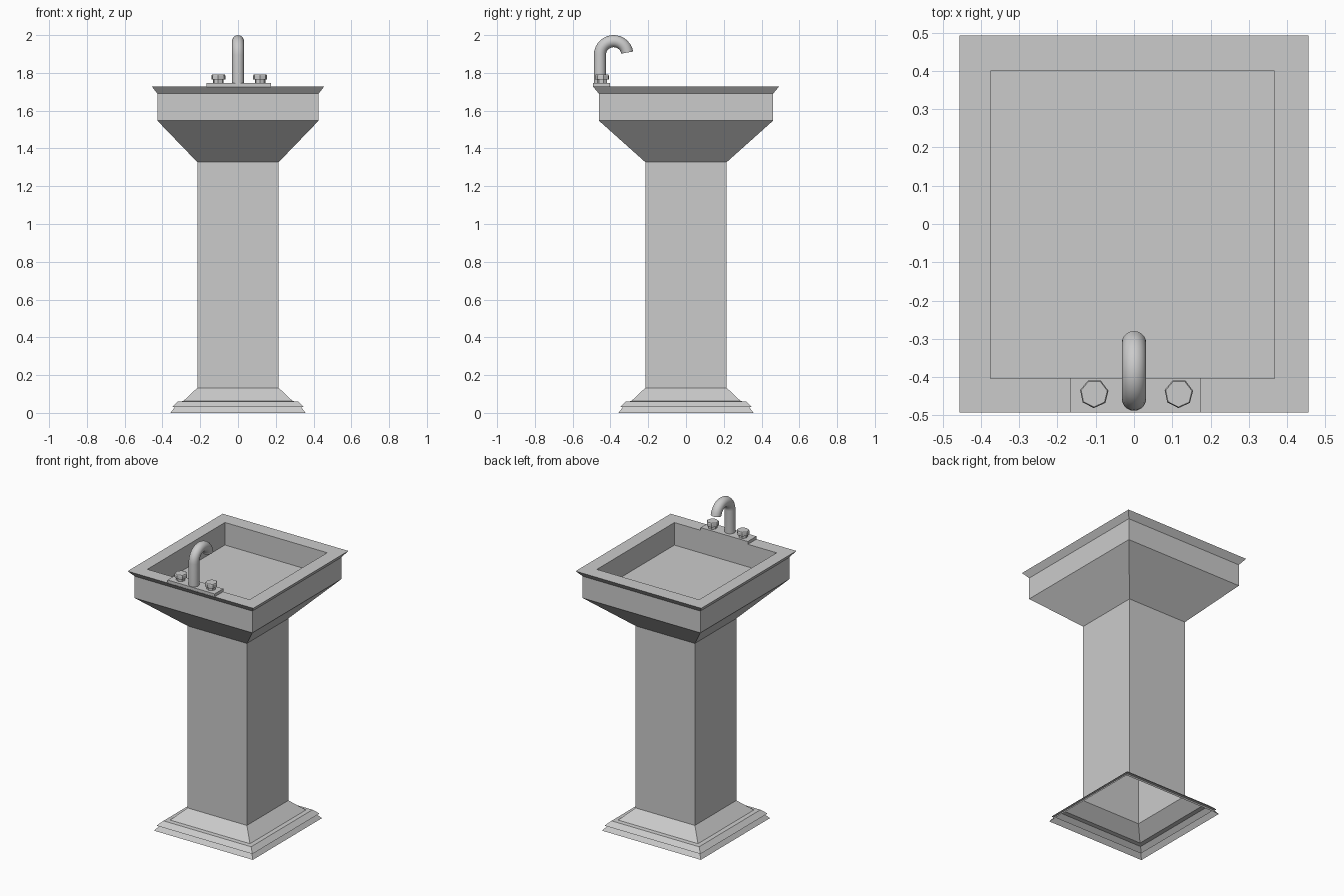
import bpy, bmesh, math
from mathutils import Vector

if "Cube" in bpy.data.objects:
    bpy.data.objects.remove(bpy.data.objects["Cube"])


def finish(name, bm):
    bmesh.ops.recalc_face_normals(bm, faces=bm.faces)
    me = bpy.data.meshes.new(name)
    bm.to_mesh(me)
    bm.free()
    ob = bpy.data.objects.new(name, me)
    bpy.context.collection.objects.link(ob)
    return ob


def loft(name, loops, cap_start=False, cap_end=False):
    """Skin a list of equal-length closed point loops."""
    bm = bmesh.new()
    rings = [[bm.verts.new(p) for p in loop] for loop in loops]
    n = len(rings[0])
    for a, b in zip(rings, rings[1:]):
        for i in range(n):
            j = (i + 1) % n
            bm.faces.new((a[i], a[j], b[j], b[i]))
    if cap_start:
        bm.faces.new(rings[0][::-1])
    if cap_end:
        bm.faces.new(rings[-1])
    return finish(name, bm)


def rect(hx, hy, z, cx=0.0, cy=0.0):
    return [(cx + sx * hx, cy + sy * hy, z)
            for sx, sy in ((-1, -1), (1, -1), (1, 1), (-1, 1))]


def circle(r, z, cx, cy, n, phase=0.0):
    return [(cx + r * math.cos(phase + math.tau * i / n),
             cy + r * math.sin(phase + math.tau * i / n), z) for i in range(n)]


# Pedestal: hollow column with stepped foot, open underneath
foot = [(0.358, 0), (0.335, 0.03), (0.348, 0.032), (0.318, 0.06),
        (0.29, 0.062), (0.215, 0.133), (0.215, 1.327)]
loft("pedestal", [rect(h, h, z) for h, z in foot])

# Basin: tapered underside, upright apron, flared rim, recessed bowl
loft("basin", [
    rect(0.215, 0.215, 1.327),
    rect(0.427, 0.461, 1.547),
    rect(0.427, 0.461, 1.69),
    rect(0.456, 0.493, 1.728),
    rect(0.371, 0.402, 1.728, -0.004, -0.002),
    rect(0.371, 0.402, 1.58, -0.004, -0.002),
], cap_end=True)

# Faucet plate
loft("faucet_plate", [rect(0.171, 0.045, z, 0.004, -0.447) for z in (1.725, 1.747)],
     True, True)

# Tap knobs: narrow neck under a faceted cap
for side, x in (("left", -0.104), ("right", 0.117)):
    rings = [(0.028, 1.745), (0.028, 1.765), (0.038, 1.765),
             (0.038, 1.785), (0.035, 1.791)]
    loft(side + "_knob", [circle(r, z, x, -0.443, 7, 0.2) for r, z in rings],
         True, True)

# Spout: straight riser, then a bend over the bowl
R, r, cy, cz, steps, sides = 0.073, 0.032, -0.383, 1.895, 14, 20
path = [(Vector((0, cy - R, 1.745)), 0.0)]
for i in range(steps + 1):
    a = math.radians(170) * i / steps
    path.append((Vector((0, cy - R * math.cos(a), cz + R * math.sin(a))), a))
loops = []
for c, a in path:
    out = Vector((0, -math.cos(a), math.sin(a)))
    loops.append([c + r * (math.cos(math.tau * k / sides) * Vector((1, 0, 0))
                           + math.sin(math.tau * k / sides) * out)
                  for k in range(sides)])
spout = loft("spout", loops, True, True)
bpy.context.view_layer.objects.active = spout
spout.select_set(True)
bpy.ops.object.shade_smooth_by_angle(angle=math.radians(40))
